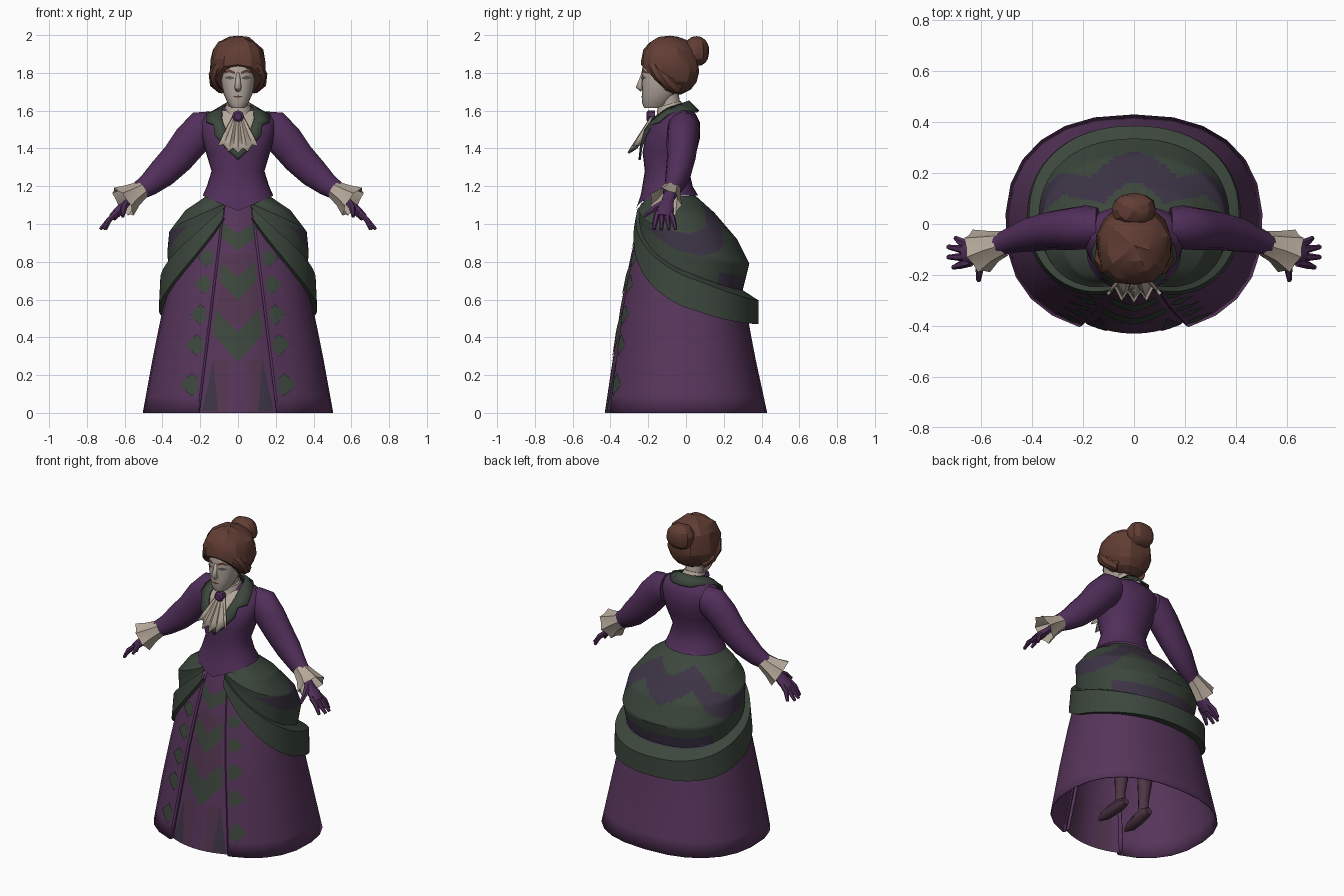
import bpy, bmesh, random
from math import sin, cos, pi, asin, copysign, radians
from mathutils import Vector

if "Cube" in bpy.data.objects:
    bpy.data.objects.remove(bpy.data.objects["Cube"], do_unlink=True)
random.seed(4)


def material(name, *rgb):
    mat = bpy.data.materials.new(name)
    mat.use_nodes = True
    mat.diffuse_color = (*rgb, 1)
    mat.node_tree.nodes["Principled BSDF"].inputs["Base Color"].default_value = (*rgb, 1)
    return mat


VIOLET = material("violet cloth", .083, .028, .103)
PLUM = material("plum skirt cloth", .096, .036, .105)
MAUVE = material("mauve panel", .085, .036, .078)
GREEN = material("dark green trim", .045, .063, .046)
SLATE = material("slate purple", .046, .034, .06)
LACE = material("cream lace", .46, .39, .32)
SKIN = material("pale skin", .44, .38, .33)
HAIR = material("auburn hair", .12, .047, .034)
STOCKING = material("plum brown stocking", .075, .035, .058)
EYE = material("grey eye", .12, .105, .1)


def lerp(a, b, f):
    return a + (b - a) * f


def power(v, e):
    return copysign(abs(v) ** e, v)


def finish(name, bm, mats, pick=None, mirror=False, solid=0, angle=40):
    """Turn a bmesh into a shaded object; pick(centre) gives a material index."""
    bmesh.ops.recalc_face_normals(bm, faces=bm.faces)
    for f in bm.faces:
        f.smooth = True
    for e in bm.edges:
        e.smooth = e.calc_face_angle(0) < radians(angle)
    mesh = bpy.data.meshes.new(name)
    bm.to_mesh(mesh)
    bm.free()
    ob = bpy.data.objects.new(name, mesh)
    bpy.context.collection.objects.link(ob)
    for m in mats:
        mesh.materials.append(m)
    if pick:
        for p in mesh.polygons:
            p.material_index = pick(p.center)
    if mirror:
        ob.modifiers.new("Mirror", 'MIRROR')
    if solid:
        ob.modifiers.new("Solidify", 'SOLIDIFY').thickness = solid


def grid(name, rows, mats, closed=False, caps=False, cell=None, **kw):
    """Skin a list of point rows; cell(row, column) gives a material index."""
    bm = bmesh.new()
    vs = [[bm.verts.new(p) for p in r] for r in rows]
    n = len(vs[0])
    for j in range(len(vs) - 1):
        for i in range(n if closed else n - 1):
            k = (i + 1) % n
            f = bm.faces.new((vs[j][i], vs[j][k], vs[j + 1][k], vs[j + 1][i]))
            f.material_index = cell(j, i) if cell else 0
    if caps:
        bm.faces.new(vs[0])
        bm.faces.new(vs[-1])
    finish(name, bm, mats, **kw)


def tube(name, path, mat, sides=10, flat=1, wave=0, axis=(0, 1, 0), caps=True, **kw):
    """Sweep rings along (x, y, z, radius) stations; flat squashes, wave ruffles."""
    pts = [Vector(p[:3]) for p in path]
    rows = []
    for i, p in enumerate(pts):
        t = (pts[min(i + 1, len(pts) - 1)] - pts[max(i - 1, 0)]).normalized()
        a = Vector(axis)
        a = (a - t * a.dot(t)).normalized()
        b = t.cross(a) * flat
        ring = []
        for k in range(sides):
            w = 2 * pi * k / sides
            r = path[i][3] * (1 + (wave * (-1) ** k if i else 0))
            ring.append(p + (a * cos(w) + b * sin(w)) * r)
        rows.append(ring)
    grid(name, rows, [mat], closed=True, caps=caps, **kw)


def section(rows, z):
    """Interpolate (half width, front y, back y) from (z, ...) rows."""
    for a, b in zip(rows, rows[1:]):
        if z <= b[0]:
            break
    f = max(0, min(1, (z - a[0]) / (b[0] - a[0])))
    return [lerp(p, q, f) for p, q in zip(a[1:], b[1:])]


def surf(rows, t, z, off=0, e=.85):
    """Point on a rounded-oval body, t = 0 at the front."""
    rx, yf, yb = section(rows, z)
    return Vector((power(sin(t), e) * (rx + off), (yf + yb) / 2 - power(cos(t), e) * ((yb - yf) / 2 + off), z))


def front(rows, x, z, off=0, e=.85):
    return surf(rows, asin(min(1, (abs(x) / section(rows, z)[0]) ** (1 / e))), z, off, e)


def patch(name, cols, fn, mat):
    """Thin mirrored plate from (x, low z, high z) columns laid on a surface."""
    fine = [[lerp(p, q, k / 4) for p, q in zip(a, b)] for a, b in zip(cols, cols[1:]) for k in range(4)]
    fine.append(cols[-1])
    grid(name, [[fn(x, lerp(lo, hi, k / 4)) for x, lo, hi in fine] for k in range(5)], [mat], mirror=True)


# Skirt: open at the front, with edges turned in toward the panel
SKIRT = [(0, .505, -.43, .43), (.3, .45, -.385, .365), (.57, .395, -.345, .315),
         (.82, .34, -.295, .26), (1, .27, -.25, .18), (1.12, .17, -.215, .06)]


def gap(z):
    return lerp(.215, .08, z / 1.1)


def panel_point(s, z, off=0):
    w = gap(z)
    return Vector((s * w, section(SKIRT, z)[1] + .25 * w * s * s - off, z))


levels = [1.12 * k / 12 for k in range(13)]
rows = []
for z in levels:
    edge = front(SKIRT, gap(z), z)
    t0 = asin((gap(z) / section(SKIRT, z)[0]) ** (1 / .85))
    rows.append([edge + Vector((-.012, .05, 0)), edge + Vector((-.012, .006, 0))]
                + [surf(SKIRT, lerp(t0, pi, k / 11), z) for k in range(12)])
grid("skirt", rows, [PLUM], mirror=True, solid=.006)


# Front panel with mauve sides, chevrons and hem points
def panel_colour(c):
    s = abs(c.x) / gap(c.z)
    return int(s < .75 and (.5 < c.z < .85 or (c.z < .3 and s > .2)))


grid("skirt_front_panel", [[panel_point(s / 8, z) for s in range(-8, 9)] for z in levels],
     [PLUM, MAUVE], pick=panel_colour)
for n, (low, high, rise, reach) in enumerate([(.27, .43, .15, .8), (.6, .72, .1, .75), (.86, .95, .07, .9)]):
    patch(f"panel_chevron_{n}", [(0, low, high), (reach, low + rise, high + rise * .8)],
          lambda s, z: panel_point(s, z, .005), GREEN)
patch("panel_hem_point", [(.5, .01, .02), (.72, .01, .28), (.88, .01, .03)],
      lambda s, z: panel_point(s, z, .005), SLATE)

# Pointed leaves down both skirt edges
for n, z in enumerate((.15, .36, .52, .68, .82)):
    x = gap(z) + .045
    h = lerp(.065, .045, z)
    patch(f"skirt_leaf_{n}", [(x - .03, z - h * .5, z + h * .5), (x, z - h, z + h),
                              (x + h, z - .003, z + .003)],
          lambda x, z: front(SKIRT, x, z, .005), GREEN)

# Draped overskirt tiers: half width, front y, back y, front z, back z, sweep
TIERS = [(.17, -.26, .05, 1.13, 1.15, 2.7), (.28, -.27, .15, 1.12, 1.06, 2.7),
         (.365, -.3, .27, 1.11, .92, 2.7), (.375, -.3, .335, 1.1, .79, 2.7),
         (.365, -.3, .3, 1.09, .65, 2.4), (.412, -.325, .385, 1.085, .595, 2.3),
         (.42, -.34, .385, 1.03, .47, 3.1), (.37, -.3, .33, 1.03, .48, 3.1)]
FINE, COLS = 10, 60


def drape(tier, u):
    rx, yf, yb, zf, zb, sweep = tier
    t = lerp(.2, pi, u)
    k = 1 - .2 * (1 - u) ** 8
    return (k * rx * power(sin(t), .9), k * ((yf + yb) / 2 - power(cos(t), .9) * (yb - yf) / 2),
            lerp(zb, zf, (1 - u) ** sweep))


def drape_colour(j, i):
    v, u = (j + .5) / FINE, (i + .5) / COLS
    peak = max(0, 1 - abs(u - .83) / .17)
    middle = 2.5 - .8 * max(0, min(1, (u - .5) / .3)) - .7 * peak
    width = min(.52, (u - .2) * 3)
    return int(abs(v - middle) < width or (u > .65 and 3.5 < v < 4.1))


tiers = [[lerp(p, q, k / FINE) for p, q in zip(a, b)] for a, b in zip(TIERS, TIERS[1:]) for k in range(FINE)]
tiers.append(TIERS[-1])
grid("draped_overskirt", [[drape(t, i / COLS) for i in range(COLS + 1)] for t in tiers],
     [GREEN, SLATE], cell=drape_colour, mirror=True)

# Bodice with a pointed front hem
BODICE = [(1.15, .187, -.265, .065), (1.2, .165, -.238, .035), (1.28, .14, -.218, .018),
          (1.38, .17, -.23, .055), (1.46, .192, -.215, .075), (1.54, .202, -.17, .073),
          (1.585, .17, -.13, .05), (1.625, .07, -.11, .01)]
rows = []
for n, (z, *_) in enumerate(BODICE):
    ring = [surf(BODICE, 2 * pi * k / 28, z, e=.95) for k in range(28)]
    for k, p in enumerate(ring):
        a = 2 * pi * k / 28
        if cos(a) > 0:
            p.z -= max(0, .08 - .04 * n) * (1 - abs(sin(a)))
    rows.append(ring)
grid("bodice", rows, [VIOLET], closed=True)

# Sleeves, lace cuffs and gloved hands
tube("sleeve", [(.14, -.01, 1.51, .075), (.185, -.012, 1.505, .086), (.25, -.02, 1.44, .083),
                (.32, -.025, 1.35, .076), (.4, -.04, 1.27, .068), (.47, -.06, 1.21, .053),
                (.54, -.085, 1.165, .04)], VIOLET, sides=14, flat=1.18, mirror=True)
tube("lace_cuff", [(.505, -.075, 1.185, .048), (.56, -.09, 1.15, .06), (.61, -.11, 1.115, .085)],
     LACE, sides=14, wave=.09, caps=False, mirror=True, angle=25)
tube("glove_palm", [(.54, -.085, 1.165, .03), (.59, -.1, 1.11, .034), (.63, -.11, 1.07, .048),
                    (.665, -.12, 1.035, .04)], VIOLET, flat=.55, mirror=True)
for n, (y, tip, reach) in enumerate([(-.085, -.055, .7), (-.107, -.09, .73), (-.129, -.13, .73), (-.15, -.17, .71)]):
    tube(f"glove_finger_{n}", [(.64, y, 1.06, .017), (.68, lerp(y, tip, .5), 1.025, .016), (reach, tip, .972, .009)],
         VIOLET, sides=6, mirror=True)
tube("glove_thumb", [(.585, -.11, 1.115, .02), (.605, -.165, 1.085, .018), (.61, -.222, 1.04, .009)],
     VIOLET, sides=6, axis=(1, 0, 0), mirror=True)

# Collar with lapels: inner and outer edge from the point up to the nape
LAPEL = [((0, -.247, 1.375), (0, -.252, 1.34)), ((.035, -.243, 1.43), (.065, -.245, 1.4)),
         ((.065, -.22, 1.5), (.125, -.217, 1.475)), ((.085, -.18, 1.555), (.13, -.19, 1.53)),
         ((.088, -.165, 1.57), (.17, -.145, 1.545)), ((.085, -.1, 1.615), (.165, -.1, 1.585)),
         ((.075, -.04, 1.635), (.125, -.01, 1.605)), ((.05, .005, 1.65), (.07, .055, 1.6)),
         ((0, .015, 1.655), (0, .07, 1.6))]
grid("lapel_collar", list(zip(*LAPEL)), [GREEN], mirror=True, solid=.012)
patch("shirt_front", [(0, 1.38, 1.6), (.09, 1.52, 1.6)], lambda x, z: front(BODICE, x, z, .008, .95), LACE)
tube("shirt_collar", [(0, -.075, 1.56, .088), (0, -.08, 1.6, .075), (0, -.09, 1.635, .064)], LACE, sides=14)

# Pleated neck ruffle and brooch
rows = []
for f in (0, .35, .7, 1):
    ring = []
    for k in range(-4, 5):
        s, fold = k / 4, (.03 if k % 2 else -.01) * f
        ring.append((s * lerp(.02, .1, f), lerp(-.18, -.3, f) + fold + .03 * f * s * s,
                     lerp(1.58, 1.385, f) + f * (.035 * s * s + fold * .6)))
    rows.append(ring)
grid("neck_ruffle", rows, [LACE], solid=.012, angle=25)
tube("brooch", [(0, -.165, 1.57, .03), (0, -.2, 1.57, .032), (0, -.21, 1.57, .02)], VIOLET,
     sides=8, axis=(1, 0, 0))

# Head, neck and face
HEAD = [(1.615, .036, -.222, -.12), (1.64, .055, -.232, -.09), (1.69, .077, -.232, -.05),
        (1.74, .088, -.235, -.02), (1.79, .094, -.234, 0), (1.85, .094, -.23, 0), (1.93, .06, -.19, -.03)]
grid("head", [[surf(HEAD, 2 * pi * k / 20, r[0]) for k in range(20)] for r in HEAD], [SKIN], closed=True, caps=True)
tube("neck", [(0, -.065, 1.55, .06), (0, -.085, 1.63, .055), (0, -.1, 1.72, .055)], SKIN)
tube("nose", [(0, -.224, 1.8, .01), (0, -.24, 1.75, .014), (0, -.248, 1.727, .018), (0, -.23, 1.712, .016)],
     SKIN, sides=8, axis=(1, 0, 0), angle=100)
for name, mat, cols in [("eye", EYE, [(.02, 1.77, 1.776), (.042, 1.764, 1.785), (.066, 1.772, 1.777)]),
                        ("brow", HAIR, [(.015, 1.793, 1.805), (.045, 1.803, 1.819), (.076, 1.795, 1.802)]),
                        ("lips", HAIR, [(0, 1.668, 1.68), (.026, 1.673, 1.675)])]:
    patch(name, cols, lambda x, z: front(HEAD, x, z, .003), mat)


# Hair mass, cut away in front of the face, and bun
def hair(name, centre, size, segs, jitter, cut=False):
    bm = bmesh.new()
    bmesh.ops.create_uvsphere(bm, u_segments=segs, v_segments=9, radius=1)
    for v in bm.verts:
        k = 1 - random.random() * jitter
        v.co = Vector(c + s * power(p, .88) * k for c, s, p in zip(centre, size, v.co))
    if cut:
        bmesh.ops.bisect_plane(bm, geom=bm.verts[:] + bm.edges[:] + bm.faces[:], plane_co=(0, -.235, 1.84),
                               plane_no=(0, -1, -.95), clear_outer=True)
        bmesh.ops.holes_fill(bm, edges=[e for e in bm.edges if e.is_boundary], sides=0)
    finish(name, bm, [HAIR], angle=22)


hair("hair", (0, -.085, 1.838), (.156, .162, .162), 14, .08, True)
hair("hair_bun", (0, .055, 1.915), (.09, .07, .08), 12, .05)
# Side rolls framing the face
tube("hair_side_roll", [(.065, -.19, 1.855, .026), (.1, -.17, 1.83, .034), (.118, -.14, 1.79, .038),
                        (.115, -.09, 1.75, .038), (.08, -.045, 1.72, .034)], HAIR, sides=8, mirror=True)

# Legs and shoes under the skirt
tube("leg", [(.09, -.02, .06, .034), (.09, -.02, .14, .032), (.09, 0, .34, .052), (.09, -.02, .5, .05),
             (.09, -.02, .9, .075)], STOCKING, mirror=True)
tube("shoe", [(.09, .03, .065, .025), (.09, -.01, .065, .038), (.095, -.08, .055, .04), (.1, -.15, .04, .032),
              (.1, -.2, .035, .01)], STOCKING, axis=(1, 0, 0), flat=.85, mirror=True)
